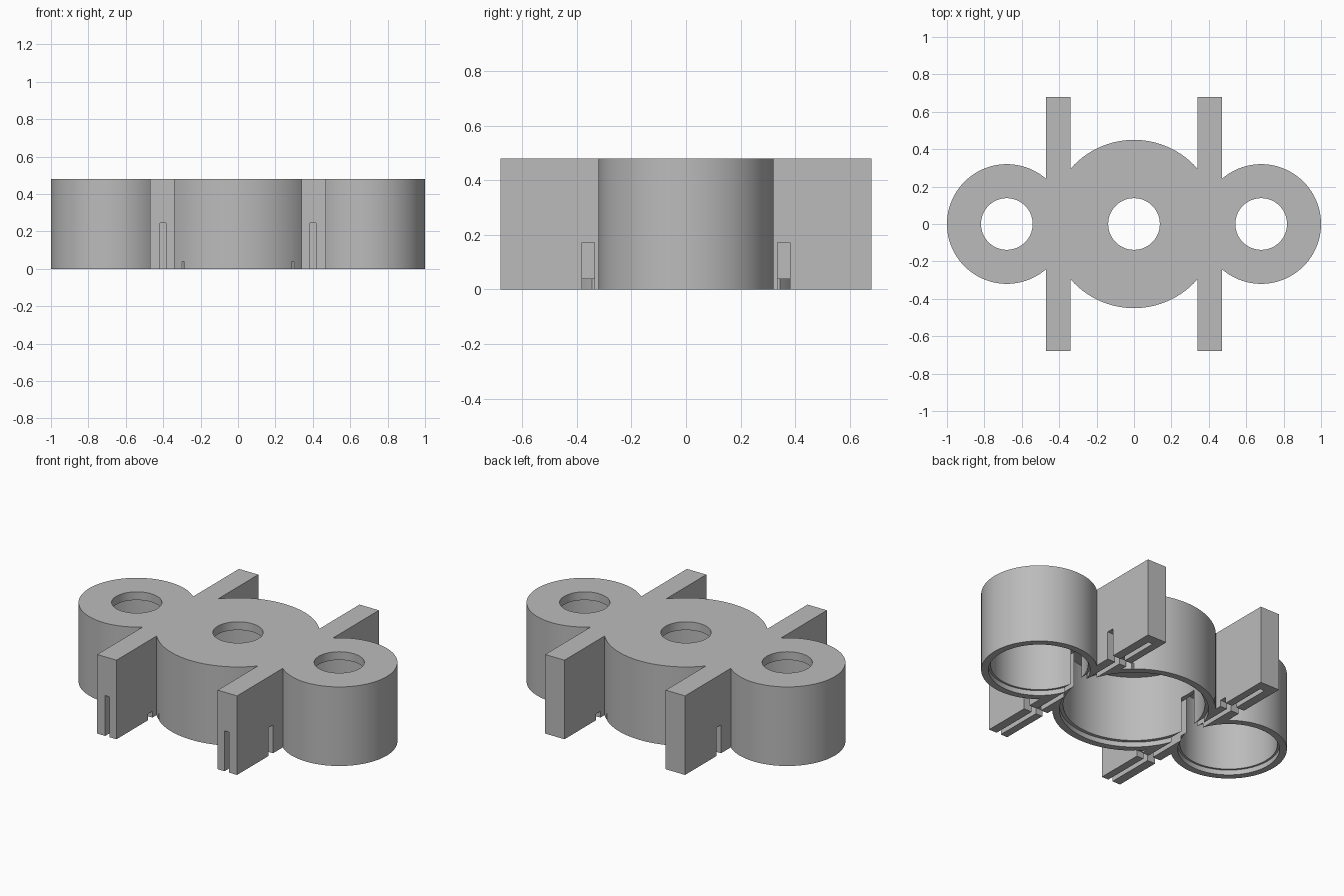
import bpy
import math

if "Cube" in bpy.data.objects:
    bpy.data.objects.remove(bpy.data.objects["Cube"], do_unlink=True)

HEIGHT = 0.48
CAVITY_TOP = 0.43
SMALL_X = 0.68

grey = bpy.data.materials.new("light grey plastic")
grey.use_nodes = True
colour = (0.5, 0.5, 0.5, 1)
grey.diffuse_color = colour
grey.node_tree.nodes["Principled BSDF"].inputs["Base Color"].default_value = colour


def cylinder(name, x, radius, low, high):
    bpy.ops.mesh.primitive_cylinder_add(vertices=96, radius=radius, depth=high - low,
                                        location=(x, 0, (low + high) / 2))
    obj = bpy.context.object
    obj.name = name
    obj.data.materials.append(grey)
    return obj


def box(name, x0, x1, y0, y1, z0, z1):
    bpy.ops.mesh.primitive_cube_add(size=1, location=((x0 + x1) / 2, (y0 + y1) / 2, (z0 + z1) / 2))
    obj = bpy.context.object
    obj.name = name
    obj.scale = (x1 - x0, y1 - y0, z1 - z0)
    obj.data.materials.append(grey)
    return obj


def combine(target, tool, operation):
    # Apply one boolean and discard its tool
    tool.hide_render = True
    mod = target.modifiers.new(operation.lower(), "BOOLEAN")
    mod.operation = operation
    mod.solver = "EXACT"
    mod.object = tool
    bpy.context.view_layer.objects.active = target
    bpy.ops.object.modifier_apply(modifier=mod.name)
    bpy.data.objects.remove(tool, do_unlink=True)


# Outer shell: three drums joined by two crossing bars
body = cylinder("triple_drum_housing", 0, 0.45, 0, HEIGHT)
for side in (-1, 1):
    combine(body, cylinder("side_drum", side * SMALL_X, 0.32, 0, HEIGHT), "UNION")
    x0, x1 = sorted((side * 0.34, side * 0.47))
    combine(body, box("cross_bar", x0, x1, -0.68, 0.68, 0, HEIGHT), "UNION")

# Hollow drums with a stepped lower rim and a round hole in the roof
for x, cavity, rim in ((0, 0.39, 0.41), (-SMALL_X, 0.268, 0.28), (SMALL_X, 0.268, 0.28)):
    combine(body, cylinder("cavity", x, cavity, -0.1, CAVITY_TOP), "DIFFERENCE")
    combine(body, cylinder("rim_step", x, rim, -0.1, 0.03), "DIFFERENCE")
    combine(body, cylinder("roof_hole", x, 0.138, 0.3, 0.6), "DIFFERENCE")

# Long slot under each bar, open at the front end, and small side notches
for side in (-1, 1):
    x0, x1 = sorted((side * 0.386, side * 0.416))
    combine(body, box("bar_slot", x0, x1, -0.8, 0.62, -0.1, 0.245), "DIFFERENCE")
    for end in (-1, 1):
        y0, y1 = sorted((end * 0.335, end * 0.38))
        x0, x1 = sorted((side * 0.40, side * 0.6))
        combine(body, box("tall_notch", x0, x1, y0, y1, -0.1, 0.172), "DIFFERENCE")
        x0, x1 = sorted((side * 0.29, side * 0.41))
        combine(body, box("low_notch", x0, x1, y0, y1, -0.1, 0.038), "DIFFERENCE")

bpy.ops.object.select_all(action="DESELECT")
body.select_set(True)
bpy.context.view_layer.objects.active = body
bpy.ops.object.shade_smooth_by_angle(angle=math.radians(30))
